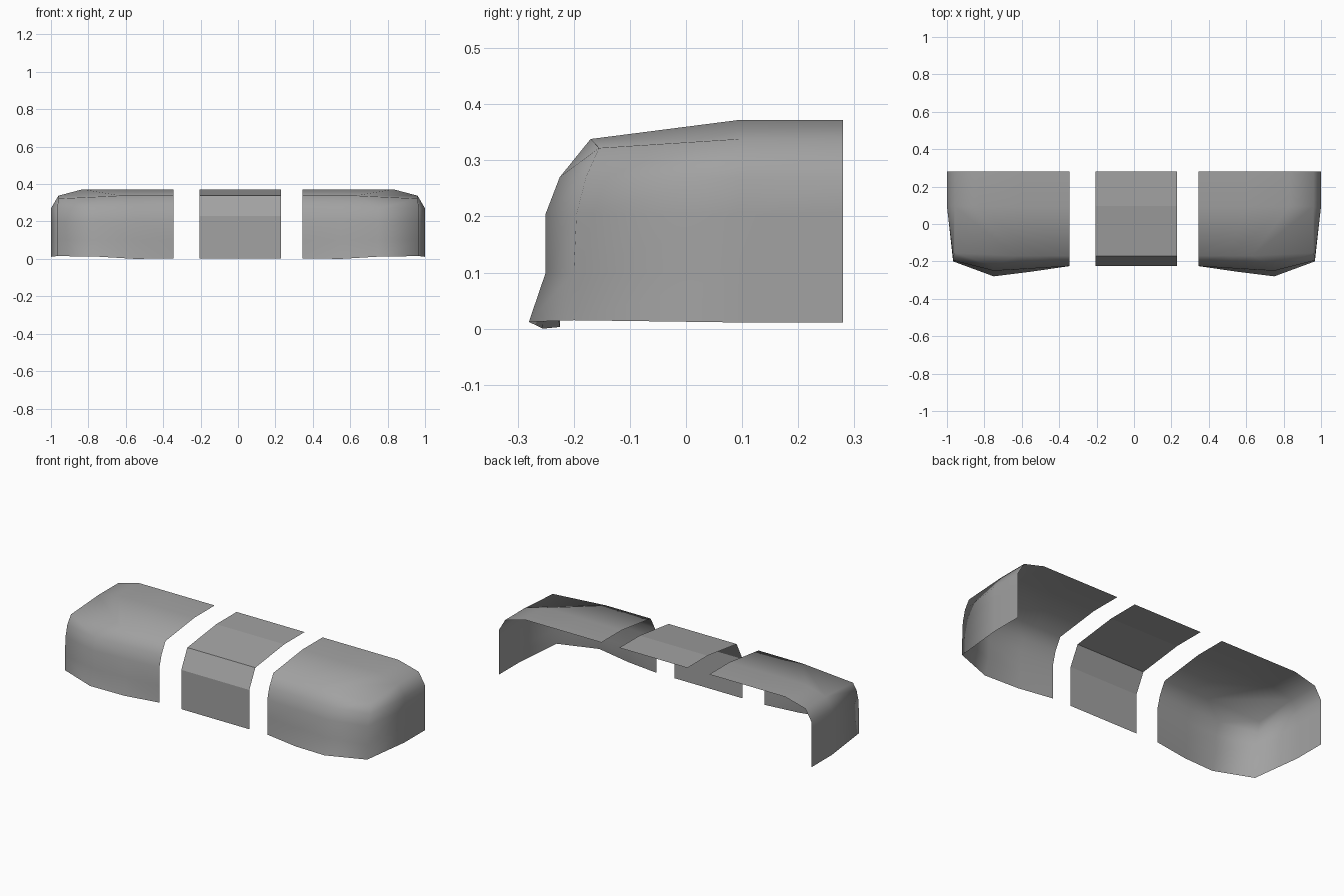
import bpy
import bmesh

default_cube = bpy.data.objects.get("Cube")
if default_cube:
    bpy.data.objects.remove(default_cube, do_unlink=True)

# Single grey paint shared by all panels
paint = bpy.data.materials.new("grey paint")
paint.use_nodes = True
grey = (0.36, 0.36, 0.36, 1)
paint.diffuse_color = grey
paint.node_tree.nodes["Principled BSDF"].inputs["Base Color"].default_value = grey

BACK = 0.28       # open rear edge
BREAK = 0.095     # where the roof becomes level
ROOF = 0.372      # roof height
RIDGE_Y, RIDGE_Z = -0.17, 0.338


def make_object(name, bm, smooth):
    """Turn a bmesh into a painted object."""
    mesh = bpy.data.meshes.new(name)
    bmesh.ops.recalc_face_normals(bm, faces=bm.faces)
    for face in bm.faces:
        face.smooth = smooth
    bm.to_mesh(mesh)
    bm.free()
    mesh.materials.append(paint)
    obj = bpy.data.objects.new(name, mesh)
    bpy.context.collection.objects.link(obj)
    return obj


def skin(bm, strips):
    """Join neighbouring rows of vertices with quads."""
    for first, second in zip(strips, strips[1:]):
        for i in range(len(first) - 1):
            bm.faces.new((first[i], second[i], second[i + 1], first[i + 1]))


def make_centre_panel():
    """Folded strip with flat facets."""
    profile = [(-0.225, 0.003), (-0.225, 0.23), (RIDGE_Y, RIDGE_Z),
               (BREAK, ROOF), (BACK, ROOF)]
    bm = bmesh.new()
    strips = [[bm.verts.new((x, y, z)) for y, z in profile]
              for x in (-0.205, 0.23)]
    skin(bm, strips)
    return make_object("centre_panel", bm, False)


def make_corner_shell(name, side):
    """Rounded end shell: wall columns wrap the corner, then the roof closes."""
    levels = (0.1, 0.205, 0.27)
    # wall x, bottom z, wall depths from bottom to shoulder, ridge point
    columns = [
        (0.345, 0.003, (-0.225, -0.225, -0.225, -0.207), (0.345, RIDGE_Y, RIDGE_Z)),
        (0.55, 0.0, (-0.255, -0.24, -0.238, -0.215), (0.5, RIDGE_Y, RIDGE_Z)),
        (0.75, 0.012, (-0.28, -0.25, -0.25, -0.225), (0.63, RIDGE_Y, RIDGE_Z)),
        (0.967, 0.015, (-0.2, -0.2, -0.195, -0.178), (0.96, -0.155, 0.322)),
        (1, 0.011, [BREAK] * 4, (0.96, BREAK, RIDGE_Z)),
        (1, 0.011, [BACK] * 4, (0.96, BACK, RIDGE_Z)),
    ]
    bm = bmesh.new()

    def vert(x, y, z):
        return bm.verts.new((side * x, y, z))

    # Walls
    walls = []
    for x, bottom, depths, ridge in columns:
        heights = (bottom,) + levels
        strip = [vert(x, y, z) for y, z in zip(depths, heights)]
        walls.append(strip + [vert(*ridge)])
    skin(bm, walls)

    # Roof
    ridge = [strip[-1] for strip in walls]
    roof_x = (0.345, 0.6, 0.83)
    middle = [vert(x, BREAK, ROOF) for x in roof_x]
    rear = [vert(x, BACK, ROOF) for x in roof_x]
    skin(bm, [ridge[:3], middle, rear])
    bm.faces.new((ridge[2], ridge[3], ridge[4], middle[2]))
    bm.faces.new((ridge[4], ridge[5], rear[2], middle[2]))
    return make_object(name, bm, True)


make_centre_panel()
for name, side in (("left_corner_shell", 1), ("right_corner_shell", -1)):
    make_corner_shell(name, side)
